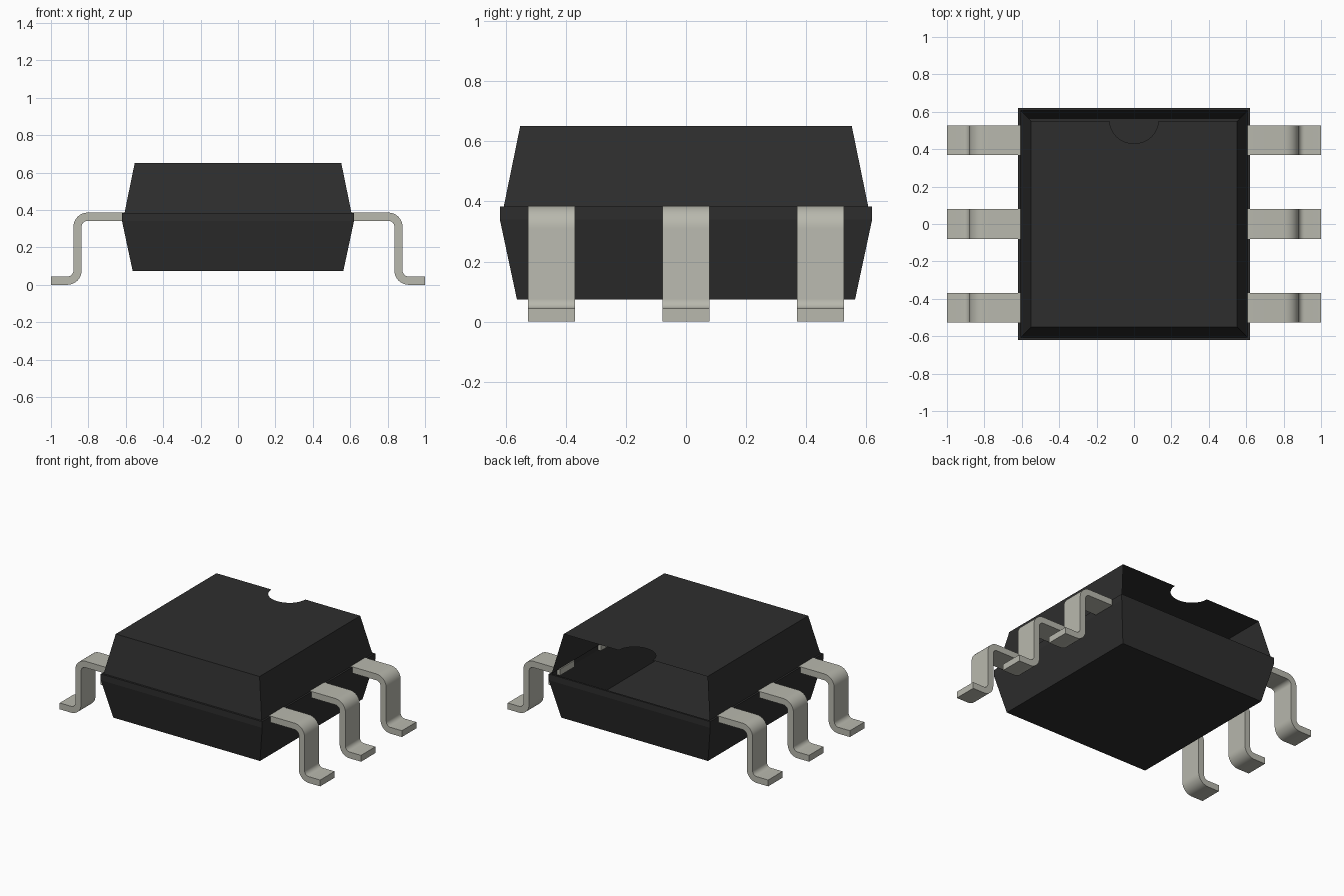
import bpy, bmesh, math

cube = bpy.data.objects.get("Cube")
if cube:
    bpy.data.objects.remove(cube, do_unlink=True)


def make_material(name, color, roughness):
    mat = bpy.data.materials.new(name)
    mat.use_nodes = True
    mat.diffuse_color = (*color, 1)
    bsdf = next(n for n in mat.node_tree.nodes if n.type == 'BSDF_PRINCIPLED')
    bsdf.inputs["Base Color"].default_value = (*color, 1)
    bsdf.inputs["Roughness"].default_value = roughness
    return mat


def make_object(name, bm, mat):
    mesh = bpy.data.meshes.new(name)
    bm.to_mesh(mesh)
    bm.free()
    mesh.materials.append(mat)
    obj = bpy.data.objects.new(name, mesh)
    bpy.context.collection.objects.link(obj)
    return obj


black = make_material("black plastic", (0.027, 0.027, 0.027), 0.6)
metal = make_material("tinned metal", (0.48, 0.48, 0.42), 0.5)

# Thin tapered body shell: square rings as (half width, height), bottom to top
rings = [(0.563, 0.073), (0.62, 0.34), (0.62, 0.383), (0.607, 0.383), (0.552, 0.652)]
CORNERS = [(-1, -1), (1, -1), (1, 1), (-1, 1)]
BACK = 2
bm = bmesh.new()
loops = [[bm.verts.new((sx * h, sy * h, z)) for sx, sy in CORNERS] for h, z in rings]
bm.faces.new(loops[0][::-1])
for level, (low, high) in enumerate(zip(loops, loops[1:])):
    for i in range(4):
        # the upper back side is open behind the notch
        if level == len(rings) - 2 and i == BACK:
            continue
        j = (i + 1) % 4
        bm.faces.new((low[i], low[j], high[j], high[i]))

# Top plate with a half-round notch in its back edge
top, (half, height) = loops[-1], rings[-1]
STEPS = 16
notch = []
for k in range(STEPS + 1):
    a = math.pi * k / STEPS
    notch.append(bm.verts.new((0.13 * math.cos(a), half - 0.122 * math.sin(a), height)))
bm.faces.new(top[:3] + notch + top[3:])
make_object("body_shell", bm, black)


# Bent leads: a flat strip following a path with two rounded bends
def lead_path():
    """Return (x, z, normal x, normal z) along the middle of the strip."""
    leg_x, top_z, foot_z, r, n = 0.858, 0.364, 0.022, 0.054, 8
    path = [(0.598, top_z, 0, 1)]
    for k in range(n + 1):
        a = math.pi / 2 * (1 - k / n)
        c, s = math.cos(a), math.sin(a)
        path.append((leg_x - r + r * c, top_z - r + r * s, c, s))
    for k in range(n + 1):
        a = math.pi * (1 + k / n / 2)
        c, s = math.cos(a), math.sin(a)
        path.append((leg_x + r + r * c, foot_z + r + r * s, -c, -s))
    path.append((1.0, foot_z, 0, 1))
    return path


def add_lead(name, side, y, half_width=0.079, half_thick=0.022):
    bm = bmesh.new()
    sections = []
    for x, z, nx, nz in lead_path():
        sections.append([
            bm.verts.new((side * (x + t * half_thick * nx), y + w * half_width,
                          z + t * half_thick * nz))
            for t, w in ((-1, -1), (1, -1), (1, 1), (-1, 1))])
    for a, b in zip(sections, sections[1:]):
        for i in range(4):
            j = (i + 1) % 4
            bm.faces.new((a[i], a[j], b[j], b[i]))
    bm.faces.new(sections[0])
    bm.faces.new(sections[-1])
    bmesh.ops.recalc_face_normals(bm, faces=bm.faces)
    obj = make_object(name, bm, metal)
    bpy.ops.object.select_all(action='DESELECT')
    obj.select_set(True)
    bpy.context.view_layer.objects.active = obj
    bpy.ops.object.shade_smooth_by_angle(angle=math.radians(35))


for side_name, side in (("left", 1), ("right", -1)):
    for place, y in (("front", -0.448), ("middle", 0), ("back", 0.448)):
        add_lead(f"{side_name}_{place}_lead", side, y)
